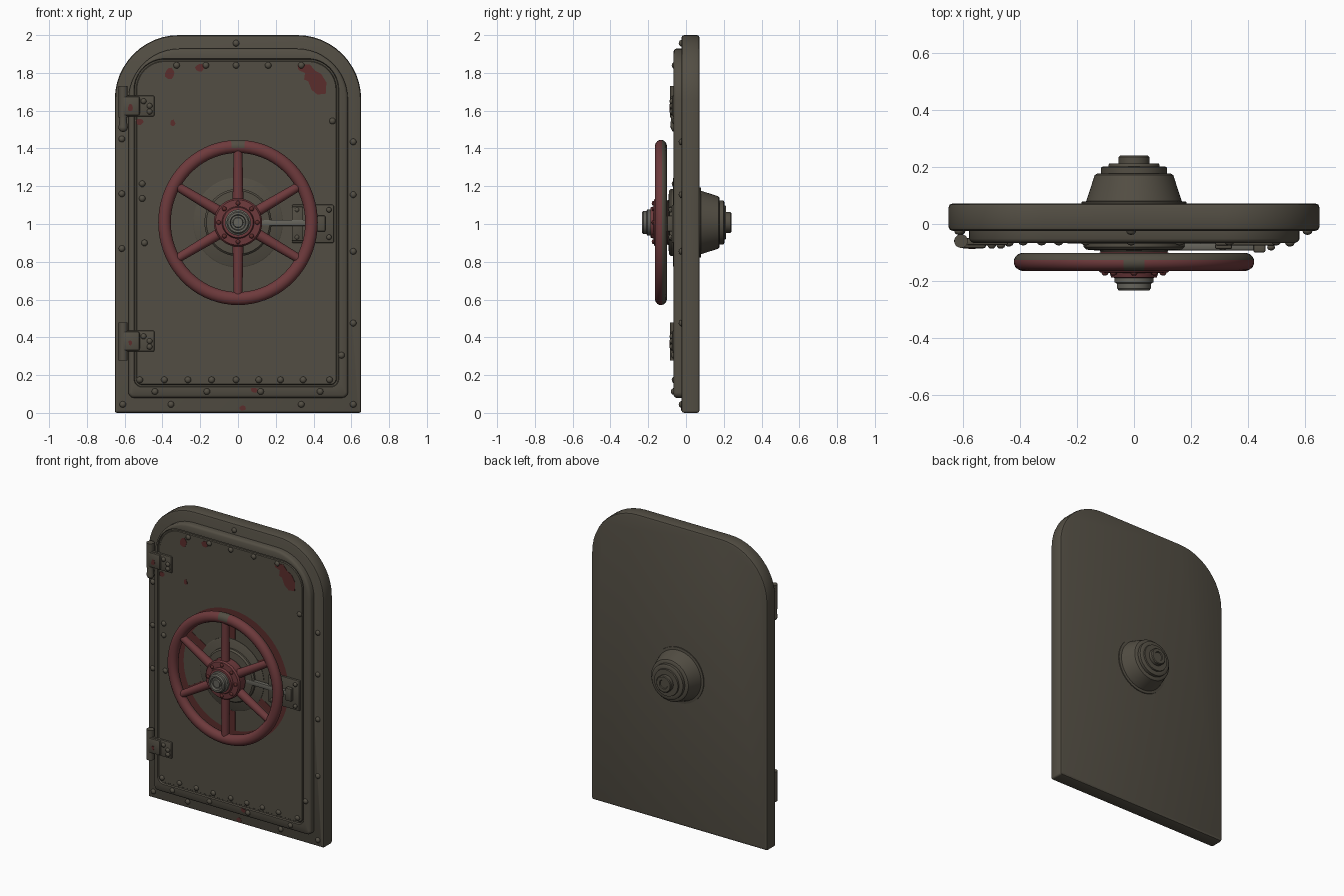
import bpy, bmesh, math, random
from mathutils import Vector, Matrix

if "Cube" in bpy.data.objects:
    bpy.data.objects.remove(bpy.data.objects["Cube"])

random.seed(4)
CZ = 1.008  # wheel centre height


def material(name, rgb):
    m = bpy.data.materials.new(name)
    m.diffuse_color = (*rgb, 1)
    m.use_nodes = True
    m.node_tree.nodes["Principled BSDF"].inputs["Base Color"].default_value = m.diffuse_color
    return m


STEEL = material("weathered_steel", (0.086, 0.076, 0.057))
RED = material("wheel_red", (0.155, 0.042, 0.045))
OLD = material("old_red_paint", (0.105, 0.026, 0.025))
BARE = material("bare_metal", (0.13, 0.125, 0.105))


def finish(name, bm, *mats):
    bmesh.ops.recalc_face_normals(bm, faces=bm.faces)
    me = bpy.data.meshes.new(name)
    bm.to_mesh(me)
    bm.free()
    ob = bpy.data.objects.new(name, me)
    bpy.context.collection.objects.link(ob)
    for m in mats:
        me.materials.append(m)
    return ob


def loft(name, layers, mat):
    """Join closed outlines of (x, z) points, each at depth y, and cap both ends."""
    bm = bmesh.new()
    rings = [[bm.verts.new((x, y, z)) for x, z in pts] for pts, y in layers]
    n = len(rings[0])
    for a, b in zip(rings, rings[1:]):
        for i in range(n):
            j = (i + 1) % n
            bm.faces.new((a[i], a[j], b[j], b[i]))
    bm.faces.new(rings[0])
    bm.faces.new(rings[-1])
    return finish(name, bm, mat)


def arch(x0, x1, z0, z1, rt, rb, d=0.0, n=12):
    """Rectangle with large round top corners and small bottom ones, inset by d."""
    x0, x1, z0, z1 = x0 + d, x1 - d, z0 + d, z1 - d
    rt, rb = max(rt - d, 0.004), max(rb - d, 0.004)
    pts = []
    for cx, cz, r, a0 in ((x1 - rt, z1 - rt, rt, 0), (x0 + rt, z1 - rt, rt, 90),
                          (x0 + rb, z0 + rb, rb, 180), (x1 - rb, z0 + rb, rb, 270)):
        for i in range(n + 1):
            a = math.radians(a0 + 90 * i / n)
            pts.append((cx + r * math.cos(a), cz + r * math.sin(a)))
    return pts


def circle(r, n=56):
    return [(r * math.cos(2 * math.pi * i / n), CZ + r * math.sin(2 * math.pi * i / n)) for i in range(n)]


def lathe(name, profile, mat):
    return loft(name, [(circle(r), y) for r, y in profile], mat)


def box(name, x0, x1, y0, y1, z0, z1, mat, bevel=0.006):
    bm = bmesh.new()
    bmesh.ops.create_cube(bm, size=1)
    for v in bm.verts:
        v.co = ((x0 + x1) / 2 + v.co.x * (x1 - x0), (y0 + y1) / 2 + v.co.y * (y1 - y0),
                (z0 + z1) / 2 + v.co.z * (z1 - z0))
    if bevel:
        bmesh.ops.bevel(bm, geom=bm.edges[:], offset=bevel, segments=2, profile=0.5, affect='EDGES')
    return finish(name, bm, mat)


def rod(name, p0, p1, r0, r1, mat):
    p0, p1 = Vector(p0), Vector(p1)
    bm = bmesh.new()
    rot = (p1 - p0).to_track_quat('Z', 'Y').to_matrix().to_4x4()
    bmesh.ops.create_cone(bm, cap_ends=True, segments=20, radius1=r0, radius2=r1, depth=(p1 - p0).length,
                          matrix=Matrix.Translation((p0 + p1) / 2) @ rot)
    return finish(name, bm, mat)


def rivets(name, points, y, mat, r=0.017):
    bm = bmesh.new()
    for x, z in points:
        bmesh.ops.create_uvsphere(bm, u_segments=12, v_segments=8, radius=r,
                                  matrix=Matrix.Translation((x, y, z)) @ Matrix.Scale(0.8, 4, (0, 1, 0)))
    return finish(name, bm, mat)


# Frame slab with rounded top
F = (-0.652, 0.652, 0.0, 2.0, 0.34, 0.012)
loft("frame", [(arch(*F, d=0.014), -0.024), (arch(*F, d=0.004), -0.02), (arch(*F), -0.01),
               (arch(*F), 0.058), (arch(*F, d=0.004), 0.068), (arch(*F, d=0.014), 0.072)], STEEL)

# Door leaf: raised rim around a slightly recessed panel
D = (-0.58, 0.582, 0.08, 1.928, 0.27, 0.03)
P = (-0.547, 0.53, 0.14, 1.872, 0.16, 0.04)
loft("door_leaf", [(arch(*D), -0.02), (arch(*D), -0.052), (arch(*D, d=0.004), -0.06),
                   (arch(*D, d=0.014), -0.066), (arch(*P, d=-0.004), -0.066),
                   (arch(*P), -0.056), (arch(*P, d=0.008), -0.056), (arch(*P, d=0.012), -0.062)], STEEL)
PY = -0.062

# Rivets
rivets("frame_rivets", [(-0.01, 1.957)] + [(-0.615, z) for z in (1.45, 1.16, 0.87)]
       + [(0.61, z) for z in (1.435, 1.155, 0.855, 0.475)]
       + [(x, 0.045) for x in (-0.61, -0.355, 0.335, 0.61)], -0.025, STEEL)
rivets("rim_rivets", [(x, 0.113) for x in (-0.44, -0.165, 0.12, 0.435)] + [(0.548, 0.305)], -0.066, STEEL)
rivets("panel_rivets", [(x, 0.175) for x in (-0.52, -0.39, -0.265, -0.14, -0.01, 0.11, 0.225, 0.345, 0.485)]
       + [(x, 1.84) for x in (-0.325, -0.17, -0.01, 0.16, 0.335)]
       + [(0.5, 1.545), (-0.507, 1.213), (-0.507, 1.135), (-0.495, 0.9)], PY, STEEL)

# Hinges: barrel, leaf plate, knuckle block and bolts
for tag, z0, z1, b0, b1 in (("upper", 1.57, 1.68, 1.565, 1.73), ("lower", 0.325, 0.435, 0.278, 0.478)):
    rod(tag + "_hinge_barrel", (-0.608, -0.06, b0), (-0.608, -0.06, b1), 0.024, 0.024, STEEL)
    box(tag + "_hinge_plate", -0.59, -0.443, -0.074, -0.05, z0, z1, STEEL)
    box(tag + "_hinge_knuckle", -0.61, -0.52, -0.086, -0.05, z0 + 0.005, z1 - 0.005, STEEL, 0.01)
    rivets(tag + "_hinge_bolts", [(-0.5, z1 - 0.03), (-0.468, z1 - 0.055), (-0.468, z0 + 0.025)],
           -0.075, STEEL, 0.015)
rod("upper_hinge_pin", (-0.608, -0.06, 1.51), (-0.608, -0.06, 1.57), 0.024, 0.018, STEEL)
rivets("upper_hinge_pin_knob", [(-0.608, 1.512)], -0.06, STEEL, 0.025)

# Latch on the right of the wheel
box("latch_bolt", 0.12, 0.46, -0.094, -0.066, 0.99, 1.022, BARE)
box("latch_plate", 0.285, 0.507, -0.075, -0.055, 0.9, 1.102, STEEL)
box("latch_guide", 0.285, 0.345, -0.088, -0.07, 0.91, 1.092, STEEL)
box("latch_keeper", 0.42, 0.462, -0.1, -0.07, 0.96, 1.045, STEEL)
rivets("latch_bolts", [(x, z) for x in (0.312, 0.482) for z in (0.93, 1.075)], -0.082, STEEL, 0.014)

# Hub: backing rings, red hub and spindle nut
lathe("hub_backing_plate", [(0.238, -0.05), (0.238, -0.065), (0.232, -0.069)], STEEL)
lathe("hub_bearing", [(0.178, -0.06), (0.178, -0.08), (0.168, -0.09), (0.12, -0.094), (0.1, -0.13)], STEEL)
lathe("wheel_hub", [(0.11, -0.095), (0.128, -0.105), (0.128, -0.16), (0.12, -0.17),
                    (0.085, -0.173), (0.08, -0.188), (0.06, -0.19)], RED)
lathe("spindle_nut", [(0.068, -0.17), (0.068, -0.205), (0.06, -0.21), (0.06, -0.226), (0.053, -0.234),
                      (0.042, -0.234), (0.038, -0.22), (0.028, -0.22), (0.025, -0.23)], BARE)
rivets("hub_bolts", [(0.102 * math.cos(math.radians(a)), CZ + 0.102 * math.sin(math.radians(a)))
                     for a in range(0, 360, 45)], -0.172, OLD, 0.012)

# Hand wheel rim: the side facing the door is unpainted steel
bm = bmesh.new()
NU, NV, Y = 72, 16, -0.133
ring = []
for i in range(NU):
    a = 2 * math.pi * i / NU
    row = []
    for j in range(NV):
        b = 2 * math.pi * (j + 0.5) / NV
        r = 0.389 + 0.034 * math.cos(b)
        row.append(bm.verts.new((r * math.cos(a), Y + 0.032 * math.sin(b), CZ + 1.035 * r * math.sin(a))))
    ring.append(row)
for i in range(NU):
    for j in range(NV):
        k, l = (i + 1) % NU, (j + 1) % NV
        f = bm.faces.new((ring[i][j], ring[k][j], ring[k][l], ring[i][l]))
        c = f.calc_center_median()
        worn = abs(c.x) < 0.02 and c.z > CZ + 0.4
        f.material_index = 1 if c.y > Y + 0.008 or worn else 0
finish("wheel_rim", bm, RED, STEEL)

# Spokes, and the paint shadow of the wheel left on the panel
for i in range(6):
    a = math.radians(30 + 60 * i)
    c, s = math.cos(a), math.sin(a) * 1.03
    rod(f"spoke_{i + 1}", (0.1 * c, Y, CZ + 0.1 * s), (0.385 * c, Y, CZ + 0.385 * s), 0.029, 0.023, RED)
    px, pz = -0.024 * math.sin(a), 0.024 * math.cos(a)
    quad = [(t * c + k * px, CZ + t * s + k * pz) for t, k in ((0.235, -1), (0.375, -1), (0.375, 1), (0.235, 1))]
    loft(f"paint_spoke_{i + 1}", [(quad, PY + 0.002), (quad, PY - 0.002)], OLD)
bm = bmesh.new()
rows = [[bm.verts.new((r * math.cos(t * math.pi / 36), PY - 0.0025, CZ + 1.035 * r * math.sin(t * math.pi / 36)))
         for t in range(72)] for r in (0.358, 0.42)]
for i in range(72):
    j = (i + 1) % 72
    bm.faces.new((rows[0][i], rows[0][j], rows[1][j], rows[1][i]))
for f in bm.faces:
    f.normal_update()
paint = finish("paint_ring", bm, OLD)
if paint.data.polygons[0].normal.y > 0:
    paint.data.flip_normals()

# Leftover red paint patches
big = [(0.315, 1.84), (0.38, 1.845), (0.41, 1.81), (0.44, 1.795), (0.468, 1.75), (0.465, 1.69), (0.42, 1.685),
       (0.39, 1.71), (0.372, 1.755), (0.35, 1.765), (0.355, 1.8), (0.32, 1.815)]
loft("paint_patch_corner", [(big, PY + 0.002), (big, PY - 0.002)], OLD)
for i, (x, z, w, h, y) in enumerate(((-0.36, 1.80, 0.028, 0.032, PY), (-0.2, 1.83, 0.025, 0.022, PY),
                                     (-0.52, 1.54, 0.022, 0.016, PY), (-0.345, 1.535, 0.014, 0.016, PY),
                                     (-0.57, 1.615, 0.014, 0.022, -0.086), (-0.57, 0.37, 0.01, 0.015, -0.086),
                                     (0.085, 0.12, 0.02, 0.014, -0.066), (0.025, 0.028, 0.018, 0.014, -0.024))):
    blob = []
    for k in range(10):
        q = random.uniform(0.75, 1.15)
        blob.append((x + w * q * math.cos(k * math.pi / 5), z + h * q * math.sin(k * math.pi / 5)))
    loft(f"paint_patch_{i + 1}", [(blob, y + 0.002), (blob, y - 0.002)], OLD)

# Back spindle housing
lathe("back_housing", [(0.185, 0.06), (0.185, 0.078), (0.168, 0.08), (0.138, 0.172), (0.13, 0.177),
                       (0.116, 0.178), (0.116, 0.198), (0.108, 0.203), (0.09, 0.203), (0.088, 0.212),
                       (0.055, 0.213), (0.055, 0.235), (0.05, 0.24), (0.03, 0.24), (0.027, 0.234)], STEEL)

# Smooth shading with sharp edges kept
bpy.ops.object.select_all(action='SELECT')
bpy.context.view_layer.objects.active = bpy.data.objects["frame"]
bpy.ops.object.shade_smooth_by_angle(angle=math.radians(35))
